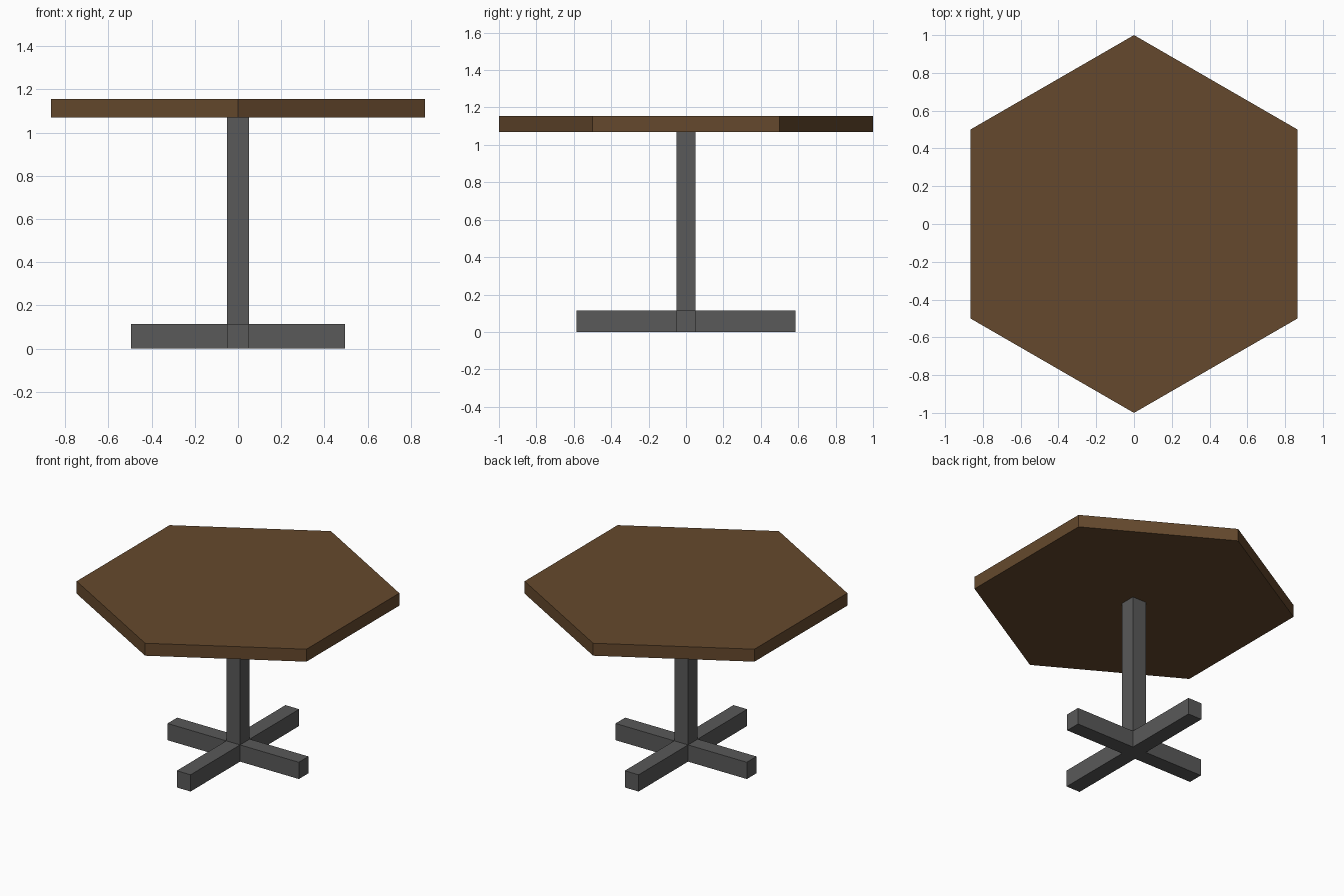
import bpy, bmesh
from math import radians, sin, cos

if "Cube" in bpy.data.objects:
    bpy.data.objects.remove(bpy.data.objects["Cube"])


def material(name, rgb):
    mat = bpy.data.materials.new(name)
    mat.diffuse_color = (*rgb, 1)
    mat.use_nodes = True
    mat.node_tree.nodes["Principled BSDF"].inputs["Base Color"].default_value = mat.diffuse_color
    return mat


def prism(name, outline, z0, z1, mat):
    """Extrude a counter-clockwise outline from z0 up to z1."""
    bm = bmesh.new()
    face = bm.faces.new([bm.verts.new((x, y, z0)) for x, y in outline])
    top = bmesh.ops.extrude_face_region(bm, geom=[face], use_keep_orig=True)["geom"]
    moved = [g for g in top if isinstance(g, bmesh.types.BMVert)]
    bmesh.ops.translate(bm, verts=moved, vec=(0, 0, z1 - z0))
    bmesh.ops.recalc_face_normals(bm, faces=bm.faces)
    mesh = bpy.data.meshes.new(name)
    bm.to_mesh(mesh)
    bm.free()
    mesh.materials.append(mat)
    obj = bpy.data.objects.new(name, mesh)
    bpy.context.collection.objects.link(obj)
    return obj


wood = material("brown_wood", (0.13, 0.066, 0.026))
metal = material("dark_metal", (0.1, 0.1, 0.1))

W = 0.052                # half width of post and feet
LX, LY = 0.495, 0.585    # reach of the feet
BASE_TOP, POST_TOP, TABLE_TOP = 0.114, 1.07, 1.155

# Cross-shaped foot
cross = [(LX, -W), (LX, W), (W, W), (W, LY), (-W, LY), (-W, W)]
cross += [(-x, -y) for x, y in cross]
prism("cross_base", cross, 0, BASE_TOP, metal)

# Square post
prism("post", [(-W, -W), (W, -W), (W, W), (-W, W)], BASE_TOP, POST_TOP, metal)

# Hexagonal top with corners at front and back
hexagon = [(cos(radians(30 + 60 * i)), sin(radians(30 + 60 * i))) for i in range(6)]
prism("table_top", hexagon, POST_TOP, TABLE_TOP, wood)
